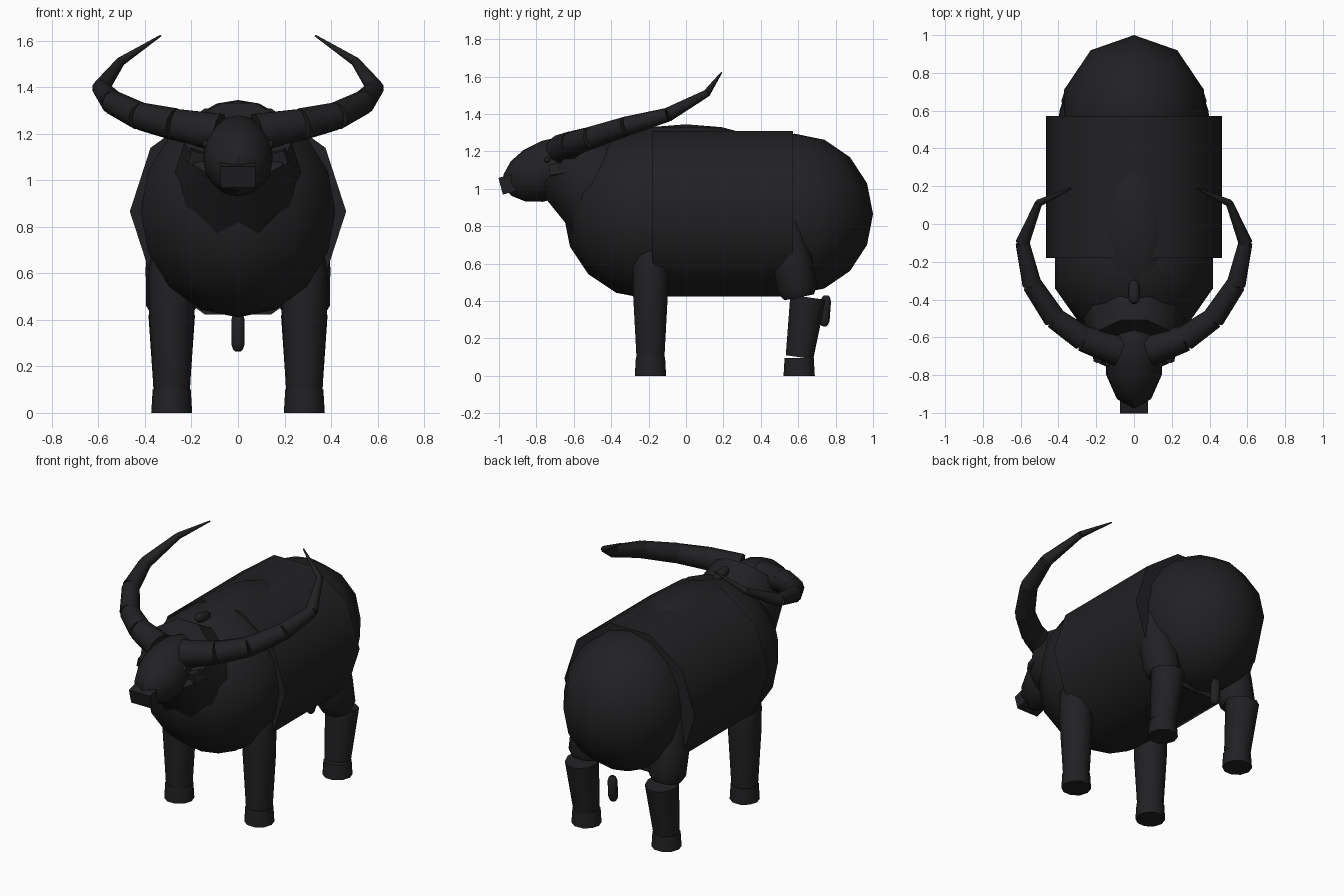
import bpy, bmesh, math
from mathutils import Vector, Matrix

if "Cube" in bpy.data.objects:
    bpy.data.objects.remove(bpy.data.objects["Cube"])

hide = bpy.data.materials.new("dark_hide")
hide.diffuse_color = (0.015, 0.015, 0.017, 1)
hide.use_nodes = True
hide.node_tree.nodes["Principled BSDF"].inputs["Base Color"].default_value = hide.diffuse_color


def finish(name, bm):
    bmesh.ops.recalc_face_normals(bm, faces=bm.faces)
    me = bpy.data.meshes.new(name)
    bm.to_mesh(me)
    bm.free()
    ob = bpy.data.objects.new(name, me)
    bpy.context.collection.objects.link(ob)
    me.materials.append(hide)
    bpy.ops.object.select_all(action='DESELECT')
    ob.select_set(True)
    bpy.context.view_layer.objects.active = ob
    bpy.ops.object.shade_smooth_by_angle(angle=math.radians(40))
    return ob


def ellipsoid(name, loc, radii, tilt=0.0):
    """Ten-sided ball with a vertex on the y axis, tilted about x."""
    bm = bmesh.new()
    bmesh.ops.create_uvsphere(bm, u_segments=10, v_segments=8, radius=1)
    m = (Matrix.Translation(loc) @ Matrix.Rotation(math.radians(tilt), 4, 'X')
         @ Matrix.Diagonal((*radii, 1)))
    bm.transform(m)
    return finish(name, bm)


def tube(name, p, q, profile):
    """Ten-sided turned shape from p to q; profile is (fraction, radius)."""
    p, q = Vector(p), Vector(q)
    rot = Vector((0, 0, 1)).rotation_difference(q - p).to_matrix()
    bm = bmesh.new()
    rings = []
    for t, r in profile:
        c = p.lerp(q, t)
        rings.append([bm.verts.new(c + rot @ Vector((r * math.cos(a), r * math.sin(a), 0)))
                      for a in (k * math.tau / 10 for k in range(10))])
    for a, b in zip(rings, rings[1:]):
        for k in range(10):
            j = (k + 1) % 10
            bm.faces.new((a[k], a[j], b[j], b[k]))
    bm.faces.new(rings[0])
    bm.faces.new(rings[-1])
    return finish(name, bm)


def box(name, loc, size, rot=(0, 0, 0)):
    bm = bmesh.new()
    bmesh.ops.create_cube(bm, size=1)
    r = [Matrix.Rotation(math.radians(d), 4, ax) for d, ax in zip(rot, 'XYZ')]
    bm.transform(Matrix.Translation(loc) @ r[2] @ r[1] @ r[0] @ Matrix.Diagonal((*size, 1)))
    return finish(name, bm)


CAPSULE = [(0, 0.012), (0.06, 0.022), (0.18, 0.029), (0.82, 0.029), (0.94, 0.022), (1, 0.012)]

# Body
tube("barrel", (0, -0.18, 0.866), (0, 0.573, 0.866), [(0, 0.465), (1, 0.465)])
ellipsoid("chest", (0, -0.2, 0.865), (0.44, 0.455, 0.455))
ellipsoid("rump", (0, 0.58, 0.865), (0.39, 0.42, 0.43))
ellipsoid("hump", (0, 0, 1.145), (0.25, 0.5, 0.2))
tube("tail_tip", (0, 0.738, 0.265), (0, 0.75, 0.43), CAPSULE)

# Neck and head
tube("neck", (0, -0.31, 0.88), (0, -0.65, 1.165), [(0, 0.32), (1, 0.23)])
tube("neck_tuft", (0, -0.42, 1.32), (0, -0.3, 1.29), CAPSULE)
ellipsoid("head", (0, -0.72, 1.105), (0.155, 0.27, 0.16), 20)
box("muzzle", (0, -0.95, 1.025), (0.15, 0.085, 0.092), (15, 0, 0))

# Horn path: centre and radius at each joint
HORN = [((0.08, -0.67, 1.205), 0.085), ((0.27, -0.605, 1.24), 0.07),
        ((0.42, -0.5, 1.275), 0.06), ((0.54, -0.32, 1.335), 0.052),
        ((0.59, -0.1, 1.395), 0.038), ((0.505, 0.11, 1.51), 0.02),
        ((0.332, 0.19, 1.622), 0.004)]

for s, side in ((1, "left"), (-1, "right")):
    # Horn segments
    for i, ((p, r), (q, r2)) in enumerate(zip(HORN, HORN[1:])):
        tube(f"{side}_horn_segment_{i + 1}", (s * p[0], p[1], p[2]),
             (s * q[0], q[1], q[2]), [(0, r), (1, r2)])
    # Ears and eyes
    box(f"{side}_ear", (s * 0.17, -0.665, 1.1), (0.09, 0.12, 0.06), (12, s * -15, s * -10))
    ellipsoid(f"{side}_eye", (s * 0.137, -0.742, 1.155), (0.016, 0.016, 0.016))
    # Front leg
    x = s * 0.285
    tube(f"{side}_front_leg", (x, -0.19, 0.09), (x, -0.19, 0.76),
         [(0, 0.078), (0.5, 0.097), (0.75, 0.1), (0.9, 0.085), (1, 0.05)])
    tube(f"{side}_front_hoof", (x, -0.19, 0), (x, -0.19, 0.1), [(0, 0.088), (1, 0.082)])
    # Hind leg
    tube(f"{side}_thigh", (x, 0.605, 0.42), (x, 0.525, 0.82),
         [(0, 0.085), (0.1, 0.11), (0.5, 0.112), (1, 0.1)])
    tube(f"{side}_hind_shin", (x, 0.607, 0.1), (x, 0.652, 0.42), [(0, 0.078), (1, 0.1)])
    tube(f"{side}_hind_hoof", (x, 0.605, 0), (x, 0.605, 0.095), [(0, 0.088), (1, 0.082)])
